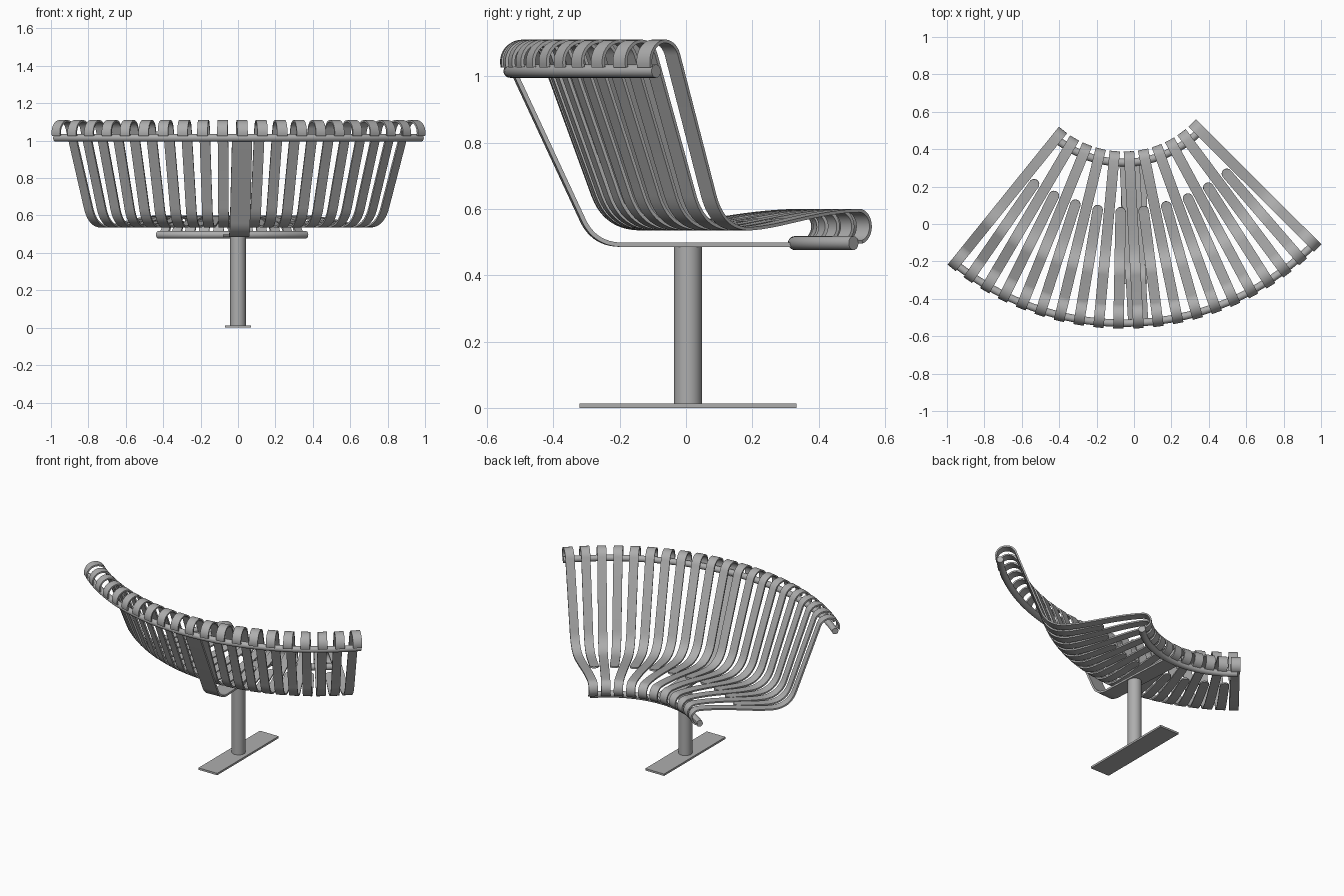
import bpy, bmesh
from math import sin, cos, pi, radians, hypot
from mathutils import Vector

cube = bpy.data.objects.get("Cube")
if cube:
    bpy.data.objects.remove(cube, do_unlink=True)

steel = bpy.data.materials.new("grey steel")
steel.use_nodes = True
grey = (0.42, 0.42, 0.42, 1)
steel.diffuse_color = grey
steel.node_tree.nodes["Principled BSDF"].inputs["Base Color"].default_value = grey

# The bench sweeps around a vertical axis behind it
AXIS_X, AXIS_Y = -0.055, 0.905
MID, STEP, COUNT = 3.1, 4.2, 21
SLAT_W, SLAT_T = 0.056, 0.01


def polar(r, angle, z, side=0.0):
    """Point at radius r and angle, shifted sideways along the tangent."""
    s, c = sin(angle), cos(angle)
    return Vector((AXIS_X + r * s + side * c, AXIS_Y - r * c + side * s, z))


def loft(name, rings):
    """Skin a list of equal rings and cap both ends."""
    bm = bmesh.new()
    loops = [[bm.verts.new(p) for p in ring] for ring in rings]
    n = len(loops[0])
    for a, b in zip(loops, loops[1:]):
        for i in range(n):
            j = (i + 1) % n
            bm.faces.new((a[i], a[j], b[j], b[i]))
    bm.faces.new(loops[0])
    bm.faces.new(loops[-1])
    bmesh.ops.recalc_face_normals(bm, faces=bm.faces)
    mesh = bpy.data.meshes.new(name)
    bm.to_mesh(mesh)
    bm.free()
    mesh.materials.append(steel)
    ob = bpy.data.objects.new(name, mesh)
    bpy.context.collection.objects.link(ob)
    return ob


def arc(cr, cz, rad, start, end, n):
    turn = [radians(start + (end - start) * i / n) for i in range(n + 1)]
    return [(cr + rad * cos(t), cz + rad * sin(t)) for t in turn]


def bezier(points, n):
    """Bezier of any degree, sampled by repeated interpolation."""
    out = []
    for i in range(n + 1):
        pts = [Vector(p) for p in points]
        while len(pts) > 1:
            pts = [a.lerp(b, i / n) for a, b in zip(pts, pts[1:])]
        out.append(tuple(pts[0]))
    return out


def strip(name, path, angle, width, thick, tip=()):
    """Flat bar following an (r, z) path; tip scales the last widths."""
    scale = [1.0] * (len(path) - len(tip)) + list(tip)
    rings = []
    for i, (r, z) in enumerate(path):
        a, b = path[max(i - 1, 0)], path[min(i + 1, len(path) - 1)]
        dr, dz = b[0] - a[0], b[1] - a[1]
        length = hypot(dr, dz)
        nr, nz = -dz / length * thick / 2, dr / length * thick / 2
        w = width / 2 * scale[i]
        rings.append([polar(r + nr * k, angle, z + nz * k, w * s)
                      for s, k in ((-1, -1), (1, -1), (1, 1), (-1, 1))])
    return loft(name, rings)


def rail(name, radius, z, tube, half_angle):
    """Round tube bent around the bench axis."""
    rings = []
    for i in range(49):
        a = radians(MID - half_angle + 2 * half_angle * i / 48)
        rings.append([polar(radius + tube * cos(t), a, z + tube * sin(t))
                      for t in (2 * pi * k / 20 for k in range(20))])
    return loft(name, rings)


# Slat profiles: top curl, leaning back, bend, seat, and front curl
back = arc(1.398, 1.043, 0.062, -15, 159, 16)
back += bezier([(1.185, 0.64), (1.148, 0.54), (1.04, 0.54)], 10)
seat = bezier([(1.04, 0.54), (0.9, 0.545), (0.75, 0.592), (0.57, 0.595)], 16)[1:]
long_path = back + seat + arc(0.57, 0.547, 0.048, 90, 255, 14)[1:]

# Short slats stop part way along the seat with a rounded tip
short_path = back + [p for p in seat if p[0] > 0.85]
tip_r, tip_z = 0.843, short_path[-1][1] + 0.003
turns = [radians(a) for a in (0, 20, 40, 58, 74, 87)]
short_path += [(tip_r - 0.028 * sin(t), tip_z + 0.005 * sin(t)) for t in turns]
short_tip = [cos(t) for t in turns]

for i in range(COUNT):
    angle = radians(MID + (i - COUNT // 2) * STEP)
    if i % 2 == 0:
        strip(f"long_slat_{i + 1}", long_path, angle, SLAT_W, SLAT_T)
    else:
        strip(f"short_slat_{i + 1}", short_path, angle, SLAT_W, SLAT_T, short_tip)

# Rails that carry the slats
rail("back_rail", 1.435, 1.015, 0.02, 43)
rail("seat_rail", 0.577, 0.497, 0.021, 43)

# Bent flat bracket under the bench
bracket = [(1.42, 1.0)] + bezier([(1.215, 0.56), (1.18, 0.492), (1.1, 0.492)], 10)
strip("support_bracket", bracket + [(0.575, 0.492)], radians(MID), 0.108, 0.013)

# Pedestal post and foot plate
bpy.ops.mesh.primitive_cylinder_add(vertices=32, radius=0.042, depth=0.478,
                                    location=(0, 0.006, 0.249))
post = bpy.context.object
post.name = "post"
post.data.materials.append(steel)

bpy.ops.mesh.primitive_cube_add(size=1, location=(0, 0.006, 0.0065))
foot = bpy.context.object
foot.name = "foot_plate"
foot.scale = (0.14, 0.655, 0.013)
foot.data.materials.append(steel)

# Smooth the curves, keep the bar edges crisp
bpy.ops.object.select_all(action='DESELECT')
for ob in bpy.context.scene.objects:
    if ob.type == 'MESH' and steel.name in ob.data.materials:
        ob.select_set(True)
        bpy.context.view_layer.objects.active = ob
bpy.ops.object.shade_smooth_by_angle(angle=radians(35))
